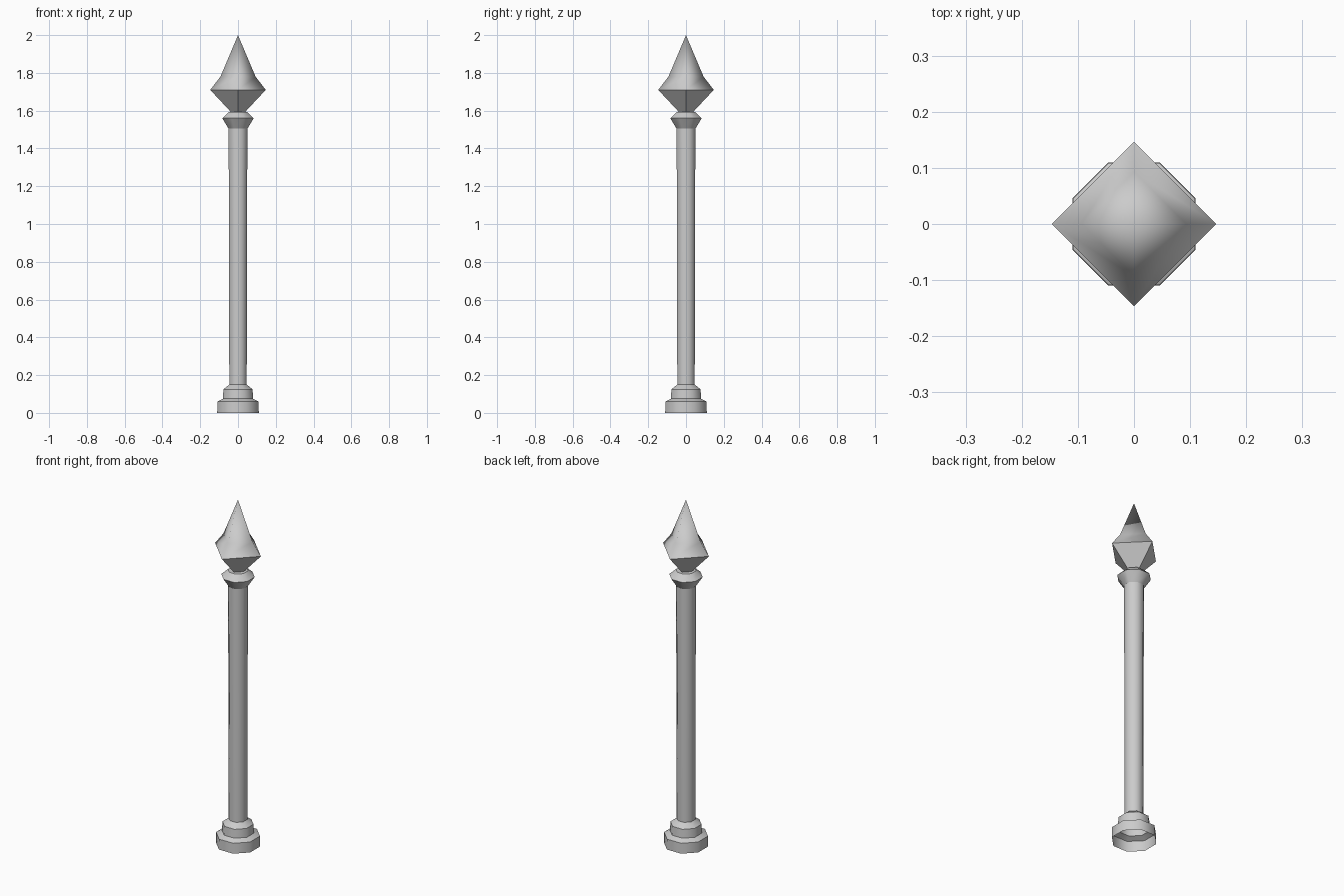
import bpy, bmesh
from math import cos, sin, pi

if "Cube" in bpy.data.objects:
    bpy.data.objects.remove(bpy.data.objects["Cube"])


def turned(name, profile, sides, phase, sharp_rings=(), flat_below=0.0):
    """Revolve (radius, z) points; zero radius makes a tip. Open ends stay open."""
    bm = bmesh.new()
    rings = []
    for r, z in profile:
        if r == 0:
            rings.append([bm.verts.new((0, 0, z))] * sides)
        else:
            rings.append([bm.verts.new((r * cos(phase + 2 * pi * i / sides),
                                        r * sin(phase + 2 * pi * i / sides), z))
                          for i in range(sides)])
    for a, b in zip(rings, rings[1:]):
        for i in range(sides):
            j = (i + 1) % sides
            face = bm.faces.new(list(dict.fromkeys((a[i], a[j], b[j], b[i]))))
            face.smooth = face.calc_center_median().z > flat_below
    for k in sharp_rings:
        for i in range(sides):
            bm.edges.get((rings[k][i], rings[k][(i + 1) % sides])).smooth = False
    bmesh.ops.recalc_face_normals(bm, faces=bm.faces)
    mesh = bpy.data.meshes.new(name)
    bm.to_mesh(mesh)
    bm.free()
    obj = bpy.data.objects.new(name, mesh)
    bpy.context.collection.objects.link(obj)
    return obj


def octagon(name, profile, sharp_rings=()):
    """Eight-sided part, flats facing the axes; radii are measured to the flats."""
    k = 1 / cos(pi / 8)
    return turned(name, [(r * k, z) for r, z in profile], 8, pi / 8, sharp_rings)


# Stepped foot
octagon("base", [(0.11, 0), (0.109, 0.06), (0.08, 0.075),
                 (0.077, 0.125), (0.046, 0.15)], (1, 2, 3))

# Slightly tapered shaft
octagon("shaft", [(0.046, 0.14), (0.047, 0.5), (0.049, 1.3), (0.05, 1.52)])

# Collar under the head
octagon("collar", [(0.05, 1.505), (0.083, 1.56), (0.05, 1.592), (0, 1.594)], (1, 2))

# Four-sided spear head
turned("spear_head", [(0, 1.585), (0.033, 1.588), (0.147, 1.71),
                      (0.093, 1.78), (0, 2.0)], 4, 0, (2,), flat_below=1.70)
